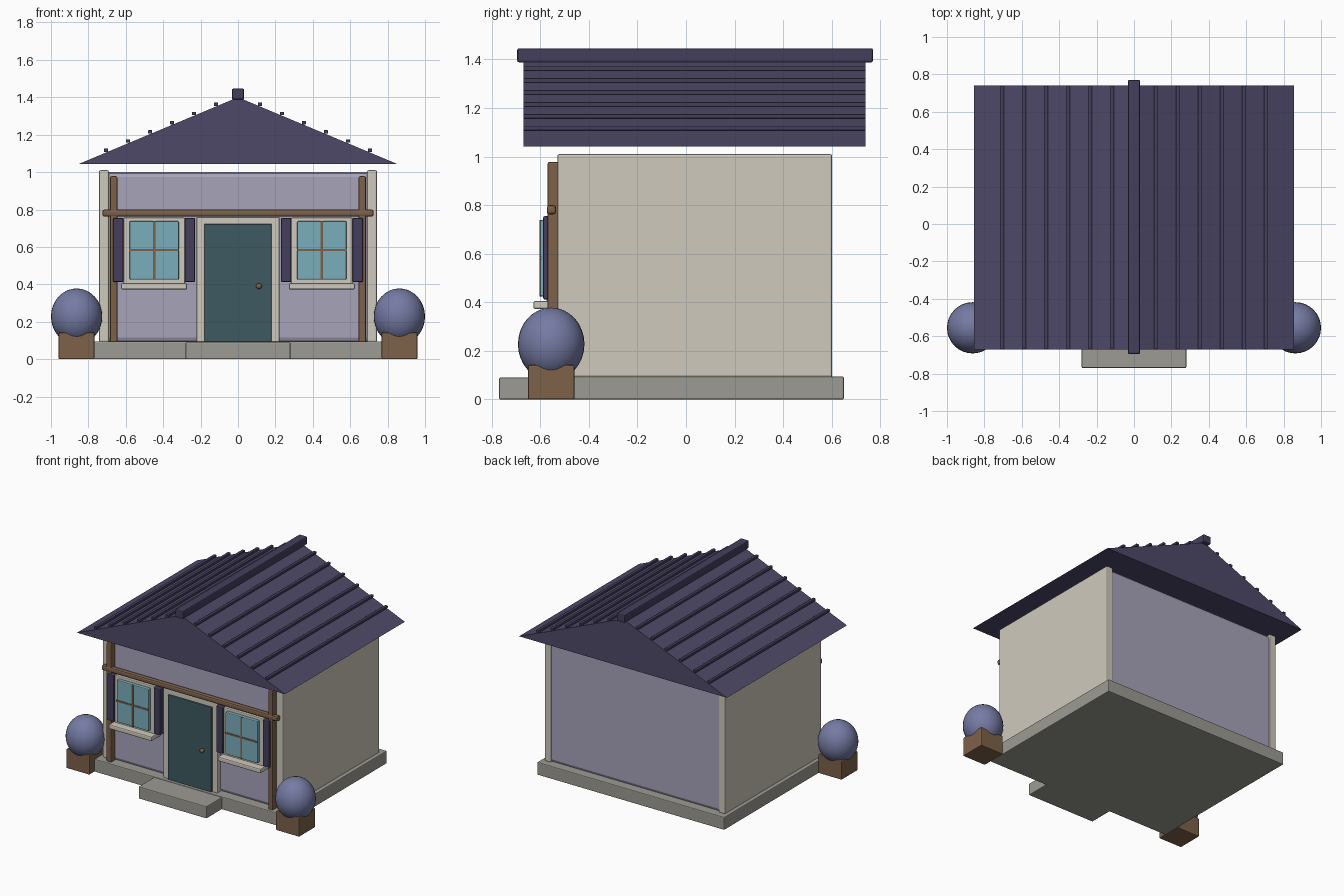
import bpy
import bmesh
from mathutils import Matrix

cube = bpy.data.objects.get("Cube")
if cube:
    bpy.data.objects.remove(cube, do_unlink=True)


def material(name, hex_code):
    rgb = [int(hex_code[i:i + 2], 16) / 255 for i in (0, 2, 4)]
    col = [c / 12.92 if c < 0.04 else ((c + 0.055) / 1.055) ** 2.4 for c in rgb] + [1.0]
    m = bpy.data.materials.new(name)
    m.use_nodes = True
    m.diffuse_color = col
    m.node_tree.nodes["Principled BSDF"].inputs["Base Color"].default_value = col
    return m


ROOF = material("roof purple", "4E4968")
TRIM = material("dark purple", "443F5C")
PLASTER = material("lavender plaster", "A7A3BA")
CREAM = material("cream", "CFCABD")
WOOD = material("brown wood", "7D624A")
DOOR = material("dark teal", "3E5A62")
GLASS = material("blue glass", "7BADBD")
STONE = material("grey stone", "9C9B93")
LEAF = material("blue foliage", "757BA4")


def finish(name, bm, mat, smooth=False):
    bmesh.ops.recalc_face_normals(bm, faces=bm.faces)
    mesh = bpy.data.meshes.new(name)
    bm.to_mesh(mesh)
    bm.free()
    mesh.materials.append(mat)
    if smooth:
        mesh.shade_smooth()
    ob = bpy.data.objects.new(name, mesh)
    bpy.context.collection.objects.link(ob)
    return ob


def box(name, mat, x, y, z, bevel=0.006):
    """Box from (min, max) ranges, with softened edges."""
    bm = bmesh.new()
    bmesh.ops.create_cube(bm, size=1)
    for v in bm.verts:
        v.co = [r[0] if c < 0 else r[1] for c, r in zip(v.co, (x, y, z))]
    ob = finish(name, bm, mat)
    if bevel:
        mod = ob.modifiers.new("soft edges", "BEVEL")
        mod.width = bevel
        mod.segments = 2
    return ob


def ball(name, mat, centre, radii, segments=32):
    bm = bmesh.new()
    bmesh.ops.create_uvsphere(bm, u_segments=segments, v_segments=segments // 2, radius=1,
                              matrix=Matrix.Translation(centre) @ Matrix.Diagonal((*radii, 1)))
    return finish(name, bm, mat, smooth=True)


def side_box(name, mat, side, x, *rest, **kw):
    """Box given for the +x side, mirrored when side is -1."""
    return box(name, mat, sorted(side * v for v in x), *rest, **kw)


# Foundation and doorstep
box("foundation", STONE, (-0.77, 0.77), (-0.59, 0.65), (0, 0.095))
box("doorstep", STONE, (-0.28, 0.28), (-0.77, -0.55), (0, 0.09))

# House body
box("plaster_walls", PLASTER, (-0.72, 0.72), (-0.523, 0.593), (0.09, 1.0), bevel=0.025)

# Gable roof prism
HALF, EAVE, RIDGE = 0.855, 1.042, 1.4
bm = bmesh.new()
profile = [(-HALF, EAVE), (HALF, EAVE), (0, RIDGE)]
gable = bm.faces.new([bm.verts.new((x, -0.67, z)) for x, z in profile])
extruded = bmesh.ops.extrude_face_region(bm, geom=[gable], use_keep_orig=True)
bmesh.ops.translate(bm, vec=(0, 1.41, 0),
                    verts=[g for g in extruded["geom"] if isinstance(g, bmesh.types.BMVert)])
finish("roof", bm, ROOF)
box("ridge_cap", TRIM, (-0.033, 0.033), (-0.695, 0.77), (1.388, 1.446), bevel=0.008)

# Door with frame and knob
box("door_header", CREAM, (-0.222, 0.222), (-0.56, -0.51), (0.72, 0.76))
box("door", DOOR, (-0.18, 0.18), (-0.572, -0.51), (0.092, 0.722))
ball("door_knob", WOOD, (0.112, -0.583, 0.39), (0.016, 0.016, 0.016), 16)

# Cross beam
box("cross_beam", WOOD, (-0.725, 0.725), (-0.573, -0.535), (0.762, 0.8), bevel=0.011)

for s, label in ((1, "left"), (-1, "right")):
    # Walls, posts and door jambs
    side_box(label + "_side_wall", CREAM, s, (0.69, 0.743), (-0.53, 0.602), (0.092, 1.01), bevel=0.008)
    side_box(label + "_post", WOOD, s, (0.645, 0.685), (-0.57, -0.515), (0.09, 0.978), bevel=0.008)
    side_box(label + "_door_jamb", CREAM, s, (0.178, 0.222), (-0.56, -0.51), (0.09, 0.76))

    # Window
    side_box(label + "_window_frame", CREAM, s, (0.284, 0.612), (-0.575, -0.51), (0.4, 0.757))
    side_box(label + "_window_glass", GLASS, s, (0.316, 0.58), (-0.6, -0.54), (0.425, 0.738))
    side_box(label + "_window_upright", WOOD, s, (0.441, 0.455), (-0.604, -0.59), (0.425, 0.738), bevel=0.002)
    side_box(label + "_window_crossbar", WOOD, s, (0.316, 0.58), (-0.604, -0.59), (0.577, 0.59), bevel=0.002)
    side_box(label + "_window_sill", CREAM, s, (0.272, 0.625), (-0.628, -0.515), (0.372, 0.406), bevel=0.008)
    for part, x in (("inner", 0.23), ("outer", 0.613)):
        side_box(f"{label}_{part}_shutter", TRIM, s, (x, x + 0.054), (-0.588, -0.515), (0.412, 0.755))

    # Potted bush
    side_box(label + "_planter", WOOD, s, (0.767, 0.959), (-0.651, -0.459), (0, 0.142))
    ball(label + "_bush", LEAF, (s * 0.863, -0.555, 0.228), (0.137, 0.137, 0.15))

    # Roof battens running front to back
    for i in range(1, 7):
        x = i * 0.1175
        z = RIDGE - (RIDGE - EAVE) * x / HALF + 0.012
        side_box(f"{label}_batten_{i}", TRIM, s, (x - 0.011, x + 0.011), (-0.67, 0.74),
                 (z - 0.009, z + 0.009), bevel=0.003)
